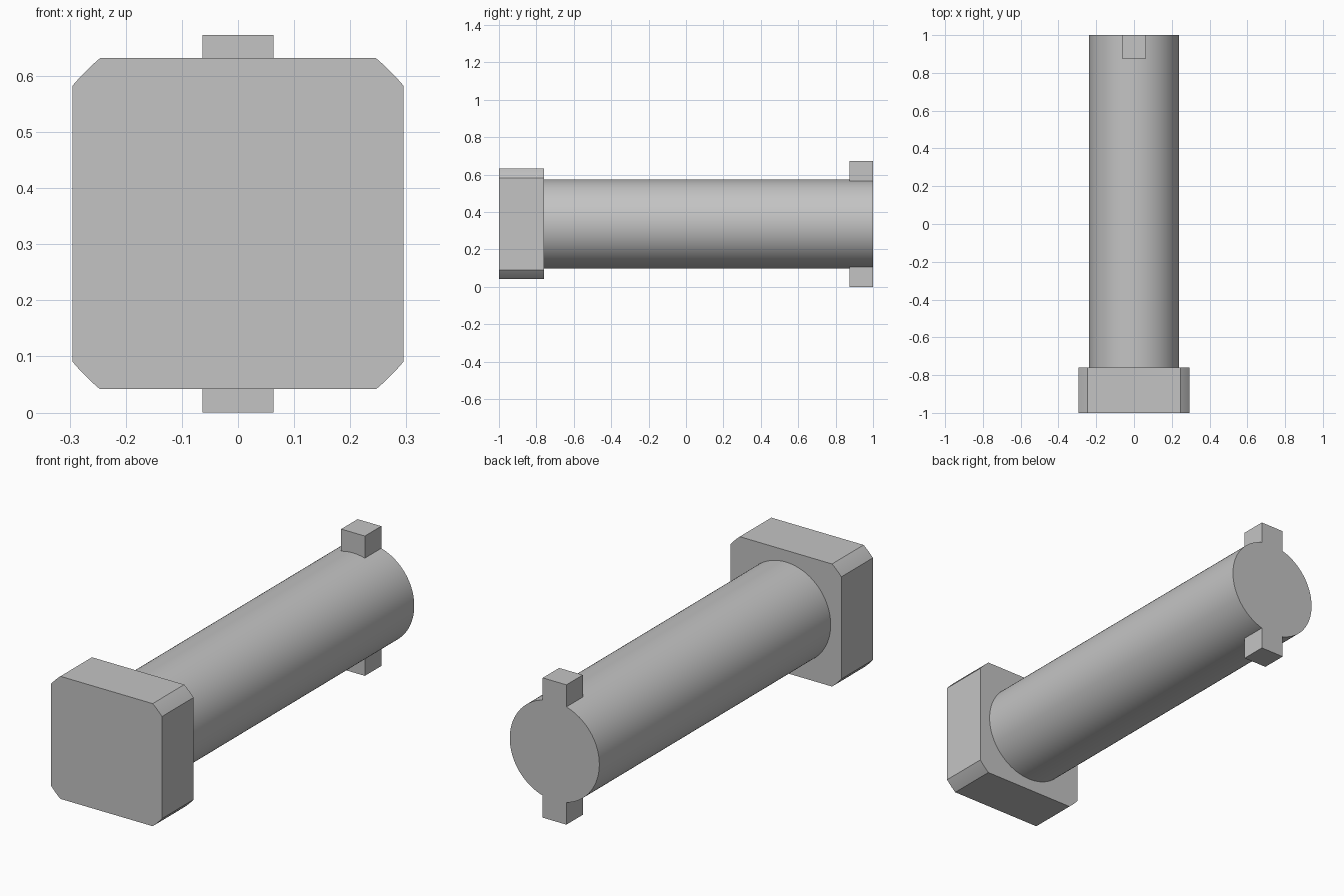
import bpy
import bmesh
from math import sin, cos, asin, acos, pi, radians

if "Cube" in bpy.data.objects:
    bpy.data.objects.remove(bpy.data.objects["Cube"], do_unlink=True)

MID = 0.3365      # height of the pin axis
RADIUS = 0.2385   # shaft radius
HALF = 0.295      # half width of the square head
CORNER = 0.384    # radius that trims the head corners
TAB = 0.063       # half width of a locking tab

grey = bpy.data.materials.new("plain grey")
grey.use_nodes = True
tone = (0.55, 0.55, 0.55, 1)
grey.diffuse_color = tone
grey.node_tree.nodes["Principled BSDF"].inputs["Base Color"].default_value = tone


def arc(radius, start, end, steps):
    angles = [start + (end - start) * i / steps for i in range(steps + 1)]
    return [(radius * cos(a), radius * sin(a)) for a in angles]


def extrude_part(name, outline, y0, y1):
    """Extrude an x-z outline, drawn around the axis, along y."""
    bm = bmesh.new()
    face = bm.faces.new([bm.verts.new((x, y0, MID + z)) for x, z in outline])
    ext = bmesh.ops.extrude_face_region(bm, geom=[face], use_keep_orig=True)
    moved = [v for v in ext["geom"] if isinstance(v, bmesh.types.BMVert)]
    bmesh.ops.translate(bm, verts=moved, vec=(0, y1 - y0, 0))
    bmesh.ops.recalc_face_normals(bm, faces=bm.faces)
    mesh = bpy.data.meshes.new(name)
    bm.to_mesh(mesh)
    bm.free()
    mesh.materials.append(grey)
    obj = bpy.data.objects.new(name, mesh)
    bpy.context.collection.objects.link(obj)
    bpy.ops.object.select_all(action="DESELECT")
    obj.select_set(True)
    bpy.context.view_layer.objects.active = obj
    bpy.ops.object.shade_smooth_by_angle(angle=radians(20))
    return obj


# Square head with rounded-off corners
trim = acos(HALF / CORNER)
head = []
for quarter in range(4):
    turn = quarter * pi / 2
    head += arc(CORNER, turn + trim, turn + pi / 2 - trim, 8)
extrude_part("head", head, -1, -0.76)

# Round shaft
extrude_part("shaft", arc(RADIUS, 0, 2 * pi, 96)[:-1], -0.76, 1)

# Locking tabs, seated on the shaft surface
spread = asin(TAB / RADIUS)
seat = arc(RADIUS, pi / 2 - spread, pi / 2 + spread, 8)
tab = seat + [(-TAB, MID), (TAB, MID)]
for name, side in (("upper_tab", 1), ("lower_tab", -1)):
    extrude_part(name, [(x, side * z) for x, z in tab], 0.875, 1)
